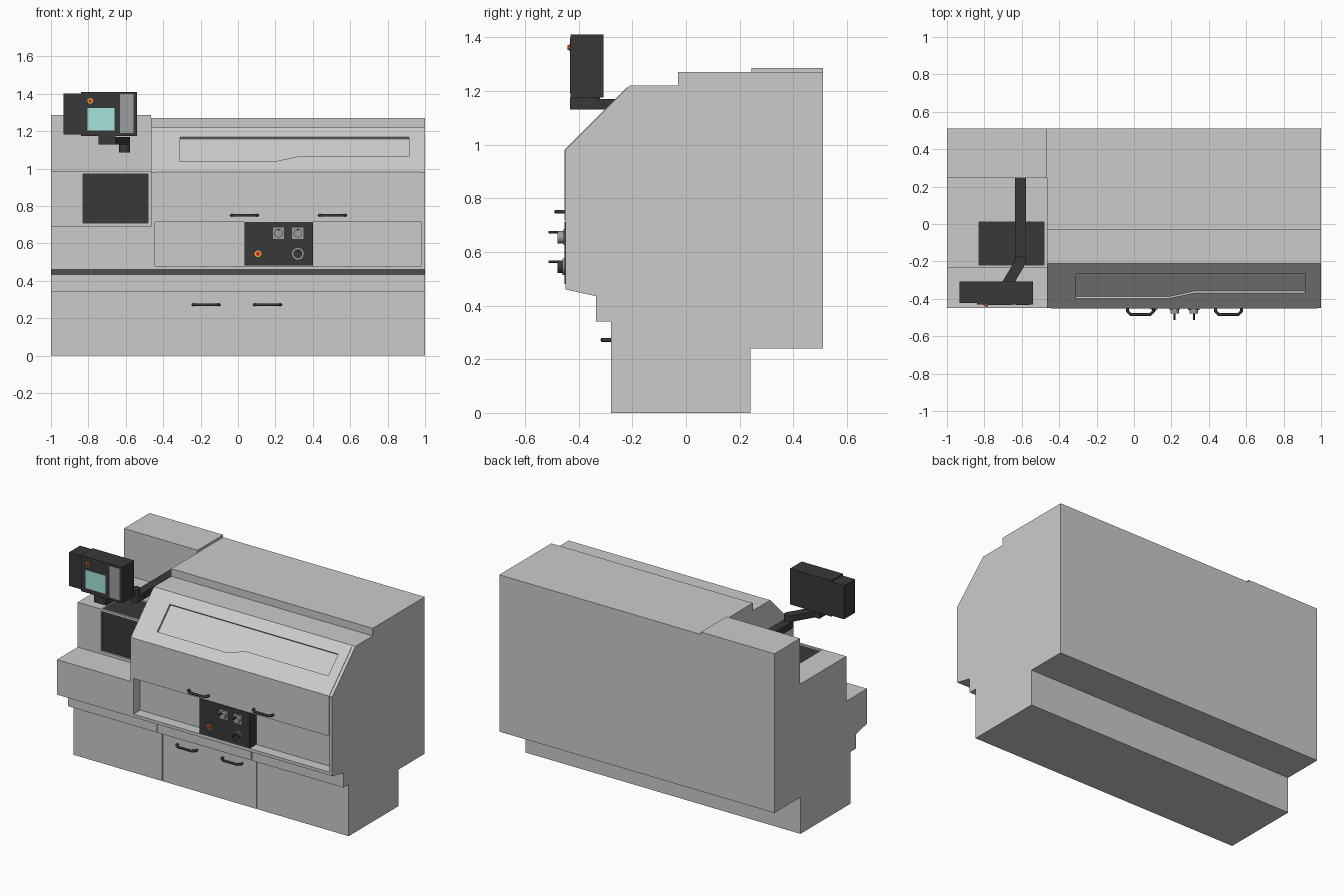
import bpy, bmesh, math
from mathutils import Vector

if "Cube" in bpy.data.objects:
    bpy.data.objects.remove(bpy.data.objects["Cube"])


def material(name, rgb):
    m = bpy.data.materials.new(name)
    m.diffuse_color = (*rgb, 1)
    m.use_nodes = True
    m.node_tree.nodes["Principled BSDF"].inputs["Base Color"].default_value = m.diffuse_color
    return m


DARK = material("dark_grey", (0.04, 0.04, 0.04))
PALE = material("window_grey", (0.62, 0.62, 0.61))
STEEL = material("steel", (0.33, 0.34, 0.35))
TEAL = material("screen_teal", (0.38, 0.78, 0.72))
RED = material("stop_red", (0.7, 0.03, 0.02))
YELLOW = material("stop_yellow", (0.85, 0.5, 0.03))


def solid(name, pts, vec, mat=None):
    """Planar polygon pushed along a vector."""
    bm = bmesh.new()
    face = bm.faces.new([bm.verts.new(p) for p in pts])
    ext = bmesh.ops.extrude_face_region(bm, geom=[face])
    verts = [g for g in ext["geom"] if isinstance(g, bmesh.types.BMVert)]
    bmesh.ops.translate(bm, verts=verts, vec=Vector(vec))
    bmesh.ops.recalc_face_normals(bm, faces=bm.faces)
    me = bpy.data.meshes.new(name)
    bm.to_mesh(me)
    bm.free()
    ob = bpy.data.objects.new(name, me)
    bpy.context.collection.objects.link(ob)
    if mat:
        me.materials.append(mat)
    return ob


def profile(name, yz, x0, x1, mat=None):
    return solid(name, [(x0, y, z) for y, z in yz], (x1 - x0, 0, 0), mat)


def box(name, x, y, z, mat=None):
    return profile(name, [(y[0], z[0]), (y[1], z[0]), (y[1], z[1]), (y[0], z[1])], *x, mat)


def cylinder(name, a, b, r, mat=None, sides=24):
    a, b = Vector(a), Vector(b)
    bpy.ops.mesh.primitive_cylinder_add(vertices=sides, radius=r, depth=(b - a).length, location=(a + b) / 2)
    ob = bpy.context.object
    ob.name = name
    ob.rotation_euler = (b - a).to_track_quat('Z', 'Y').to_euler()
    bpy.ops.object.shade_smooth_by_angle()
    if mat:
        ob.data.materials.append(mat)
    return ob


def cut(target, cutter):
    mod = target.modifiers.new("cut", 'BOOLEAN')
    mod.operation, mod.solver, mod.object = 'DIFFERENCE', 'EXACT', cutter
    bpy.context.view_layer.objects.active = target
    bpy.ops.object.modifier_apply(modifier=mod.name)


def cut_away(cutter, *targets):
    for t in targets:
        cut(t, cutter)
    bpy.data.objects.remove(cutter, do_unlink=True)


def handle(name, x, y, z, reach):
    """Bent pull bar with chamfered corners."""
    cu = bpy.data.curves.new(name, 'CURVE')
    cu.dimensions, cu.bevel_depth, cu.bevel_resolution, cu.use_fill_caps = '3D', 0.008, 1, True
    w, c = 0.07, 0.018
    path = [(-w, 0.005), (-w, c - reach), (c - w, -reach), (w - c, -reach), (w, c - reach), (w, 0.005)]
    sp = cu.splines.new('POLY')
    sp.points.add(len(path) - 1)
    for p, (px, py) in zip(sp.points, path):
        p.co = (x + px, y + py, z, 1)
    ob = bpy.data.objects.new(name, cu)
    bpy.context.collection.objects.link(ob)
    cu.materials.append(DARK)
    bpy.ops.object.select_all(action='DESELECT')
    ob.select_set(True)
    bpy.context.view_layer.objects.active = ob
    bpy.ops.object.convert(target='MESH')


def stop_button(name, x, y, z, r):
    cylinder(name + "_ring", (x, y + 0.004, z), (x, y - 0.004, z), r, YELLOW)
    cylinder(name + "_cap", (x, y, z), (x, y - 0.012, z), r * 0.65, RED)


# main cabinet from its side profile
body = profile("cabinet", [
    (-0.28, 0), (0.24, 0), (0.24, 0.24), (0.51, 0.24), (0.51, 1.27), (-0.03, 1.27), (-0.03, 1.22),
    (-0.21, 1.22), (-0.45, 0.98), (-0.45, 0.46), (-0.335, 0.435), (-0.335, 0.34), (-0.28, 0.34)], -1, 1)

# stepped left end with raised rear housing
cut_away(profile("step_cutter", [
    (-0.6, 0.69), (-0.235, 0.69), (-0.235, 0.985), (0.245, 0.985), (0.245, 1.5), (-0.6, 1.5)],
    -1.1, -0.465), body)
box("rear_housing_cap", (-1, -0.465), (0.245, 0.51), (1.27, 1.286))

# hood sheet over the sloped front
hood = profile("sliding_hood", [
    (-0.453, 0.718), (-0.453, 0.981), (-0.22, 1.214), (-0.21, 1.2), (-0.44, 0.97), (-0.44, 0.718)],
    -0.445, 0.98)

# sunken window following the slope
N = Vector((0, -1, 1)).normalized()
outline = [(-0.31, 1.035), (0.19, 1.035), (0.32, 1.063), (0.915, 1.063), (0.915, 1.166), (-0.31, 1.166)]
slope = [Vector((x, z - 1.43, z)) for x, z in outline]
cut_away(solid("window_cutter", [p - N * 0.012 for p in slope], N * 0.05), body, hood)
solid("window_pane", [p - N * 0.02 for p in slope], N * 0.009, PALE)

# long front recess
cut_away(box("recess_cutter", (-0.445, 0.98), (-0.6, -0.38), (0.48, 0.715)), body)

# sunken dark covers on the left step
for nm, y, z, py, pz in (
        ("front", (-0.4, -0.223), (0.71, 0.97), (-0.224, -0.215), (0.71, 0.97)),
        ("top", (-0.22, 0.01), (0.973, 1.1), (-0.22, 0.01), (0.965, 0.974))):
    cut_away(box("cover_cutter", (-0.83, -0.48), y, z), body)
    box(nm + "_dark_cover", (-0.83, -0.48), py, pz, DARK)

# base door seams
for x in (-0.352, 0.332):
    cut_away(box("seam_cutter", (x - 0.0025, x + 0.0025), (-0.3, -0.272), (-0.1, 0.339)), body)
    cut_away(box("strip_seam_cutter", (x - 0.0025, x + 0.0025), (-0.35, -0.328), (0.345, 0.43)), body)

# pull handles
for i, x in enumerate((0.035, 0.505)):
    handle(f"hood_handle_{i + 1}", x, -0.45, 0.75, 0.034)
for i, x in enumerate((-0.17, 0.158)):
    handle(f"door_handle_{i + 1}", x, -0.28, 0.272, 0.032)

# lower control panel with stop button, switches and dials
box("control_panel", (0.035, 0.40), (-0.452, -0.378), (0.481, 0.714), DARK)
stop_button("panel_stop", 0.107, -0.452, 0.545, 0.018)
for i, (x, z) in enumerate(((0.217, 0.655), (0.32, 0.655), (0.32, 0.545))):
    if i < 2:
        box(f"dial_plate_{i}", (x - 0.03, x + 0.03), (-0.457, -0.45), (z - 0.03, z + 0.03), STEEL)
    else:
        cylinder(f"dial_plate_{i}", (x, -0.45, z), (x, -0.46, z), 0.031, STEEL)
    cylinder(f"dial_{i}", (x, -0.45, z), (x, -0.478, z), 0.023, STEEL if i < 2 else DARK)
    cylinder(f"dial_crank_{i}", (x, -0.47, z + 0.018), (x, -0.513, z + 0.018), 0.005, DARK, 12)

# monitor with screen and key strip
box("monitor", (-0.84, -0.54), (-0.43, -0.308), (1.175, 1.41), DARK)
box("monitor_side_box", (-0.933, -0.84), (-0.422, -0.308), (1.182, 1.402), DARK)
box("screen", (-0.805, -0.66), (-0.432, -0.42), (1.205, 1.325), TEAL)
box("key_strip", (-0.63, -0.56), (-0.432, -0.42), (1.19, 1.398), STEEL)
stop_button("monitor_stop", -0.79, -0.43, 1.362, 0.015)

# jointed monitor arm
box("rear_arm", (-0.635, -0.577), (-0.2, 0.25), (1.085, 1.13), DARK)
cylinder("arm_joint", (-0.606, -0.2, 1.085), (-0.606, -0.2, 1.17), 0.029, DARK)
a, b = Vector((-0.606, -0.2, 1.13)), Vector((-0.70, -0.36, 1.13))
side = (b - a).cross(Vector((0, 0, 1))).normalized() * 0.029
solid("front_arm", [a + side, b + side, b - side, a - side], (0, 0, 0.04), DARK)
box("monitor_mount", (-0.745, -0.655), (-0.433, -0.32), (1.13, 1.176), DARK)
